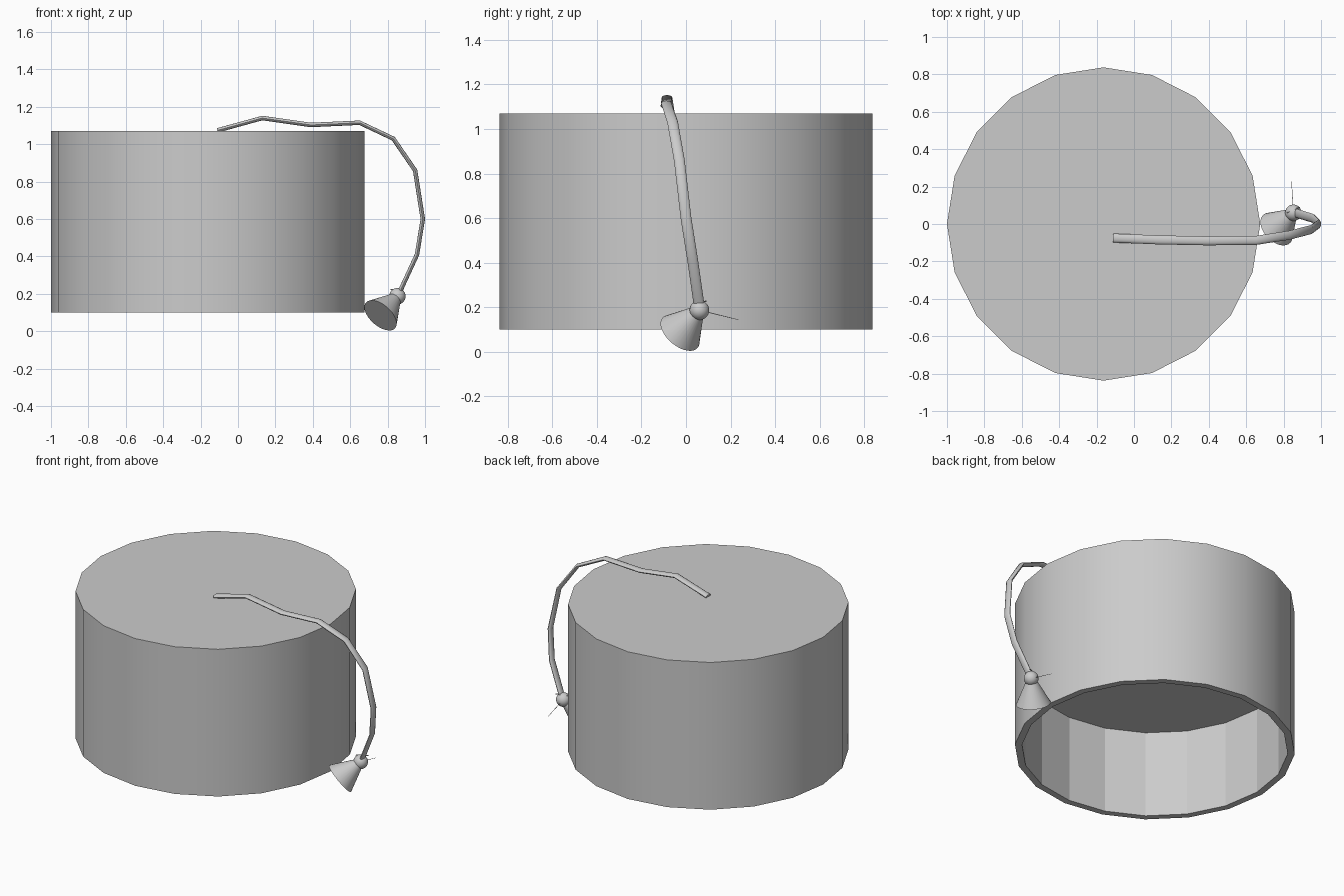
import bpy, bmesh, math
from mathutils import Vector

if "Cube" in bpy.data.objects:
    bpy.data.objects.remove(bpy.data.objects["Cube"])


def finish(name, bm, smooth_angle=None):
    bmesh.ops.recalc_face_normals(bm, faces=bm.faces)
    me = bpy.data.meshes.new(name)
    bm.to_mesh(me)
    bm.free()
    ob = bpy.data.objects.new(name, me)
    bpy.context.collection.objects.link(ob)
    if smooth_angle:
        bpy.ops.object.select_all(action='DESELECT')
        ob.select_set(True)
        bpy.context.view_layer.objects.active = ob
        bpy.ops.object.shade_smooth_by_angle(angle=math.radians(smooth_angle))
    return ob


def loft(bm, rings, cap_start=True, cap_end=True):
    """Skin a list of point rings, optionally capping both ends."""
    rings = [[bm.verts.new(p) for p in ring] for ring in rings]
    n = len(rings[0])
    for a, b in zip(rings, rings[1:]):
        for i in range(n):
            j = (i + 1) % n
            bm.faces.new((a[i], a[j], b[j], b[i]))
    if cap_start:
        bm.faces.new(rings[0])
    if cap_end:
        bm.faces.new(rings[-1])


def oval(centre, u, v, ru, rv, n):
    return [centre + u * (ru * math.cos(2 * math.pi * i / n))
            + v * (rv * math.sin(2 * math.pi * i / n)) for i in range(n)]


def frame(d):
    u = d.cross(Vector((0, 1, 0))).normalized()
    return u, d.cross(u).normalized()


def cone_along(name, profile, origin, d, n, angle):
    """Round body from (distance, radius) pairs along direction d."""
    u, v = frame(d)
    bm = bmesh.new()
    loft(bm, [oval(origin + d * t, u, v, r, r, n) for t, r in profile])
    return finish(name, bm, angle)


X, Y, Z = Vector((1, 0, 0)), Vector((0, 1, 0)), Vector((0, 0, 1))

# Drum: 20-sided shell, open below, with a recessed ceiling
bm = bmesh.new()
drum = [(1.07, 0.8375), (0.10, 0.8375), (0.10, 0.795), (0.672, 0.795)]
loft(bm, [oval(Vector((-0.1625, 0, z)), X, Y, r, r, 20) for z, r in drum])
body = finish("drum_body", bm, 30)
for f in body.data.polygons:          # inner wall is faceted
    if f.center.z < 0.6 and math.hypot(f.center.x + 0.1625, f.center.y) < 0.8:
        f.use_smooth = False

# Cord: flattened strap bending over the rim
path = [Vector(p) for p in (
    (-0.11, -0.075, 1.074), (0.13, -0.085, 1.14), (0.39, -0.09, 1.103),
    (0.65, -0.088, 1.115), (0.83, -0.06, 1.03), (0.947, -0.03, 0.86),
    (0.988, 0.0, 0.60), (0.957, 0.03, 0.41), (0.86, 0.06, 0.20))]
bm = bmesh.new()
rings = []
for i, p in enumerate(path):
    d = (path[min(i + 1, len(path) - 1)] - path[max(i - 1, 0)]).normalized()
    u, v = frame(d)
    rings.append(oval(p, u, v, 0.012, 0.024, 12))
loft(bm, rings)
finish("cord", bm, 40)

# Ball joint
ball = Vector((0.852, 0.06, 0.187))
bm = bmesh.new()
bmesh.ops.create_uvsphere(bm, u_segments=24, v_segments=14, radius=0.044)
bmesh.ops.translate(bm, verts=bm.verts, vec=ball)
finish("ball_joint", bm, 40)

# Flared cup hanging from the ball
mouth = Vector((0.762, -0.027, 0.085))
axis = mouth - ball
length = axis.length
axis.normalize()
cone_along("cup", [(0.02, 0.034), (length, 0.104)], ball, axis, 32, 40)

# Hair-thin pin behind the ball and a small cross tab
pin = Vector((0.842, 0.235, 0.144)) - ball
cone_along("pin", [(0, 0.002), (pin.length, 0.001)], ball, pin.normalized(), 6, 40)
tab = Vector((0.07, 0.03, 0.005))
cone_along("cross_tab", [(0, 0.003), (tab.length, 0.003)],
           Vector((0.817, 0.06, 0.222)), tab.normalized(), 6, 40)
